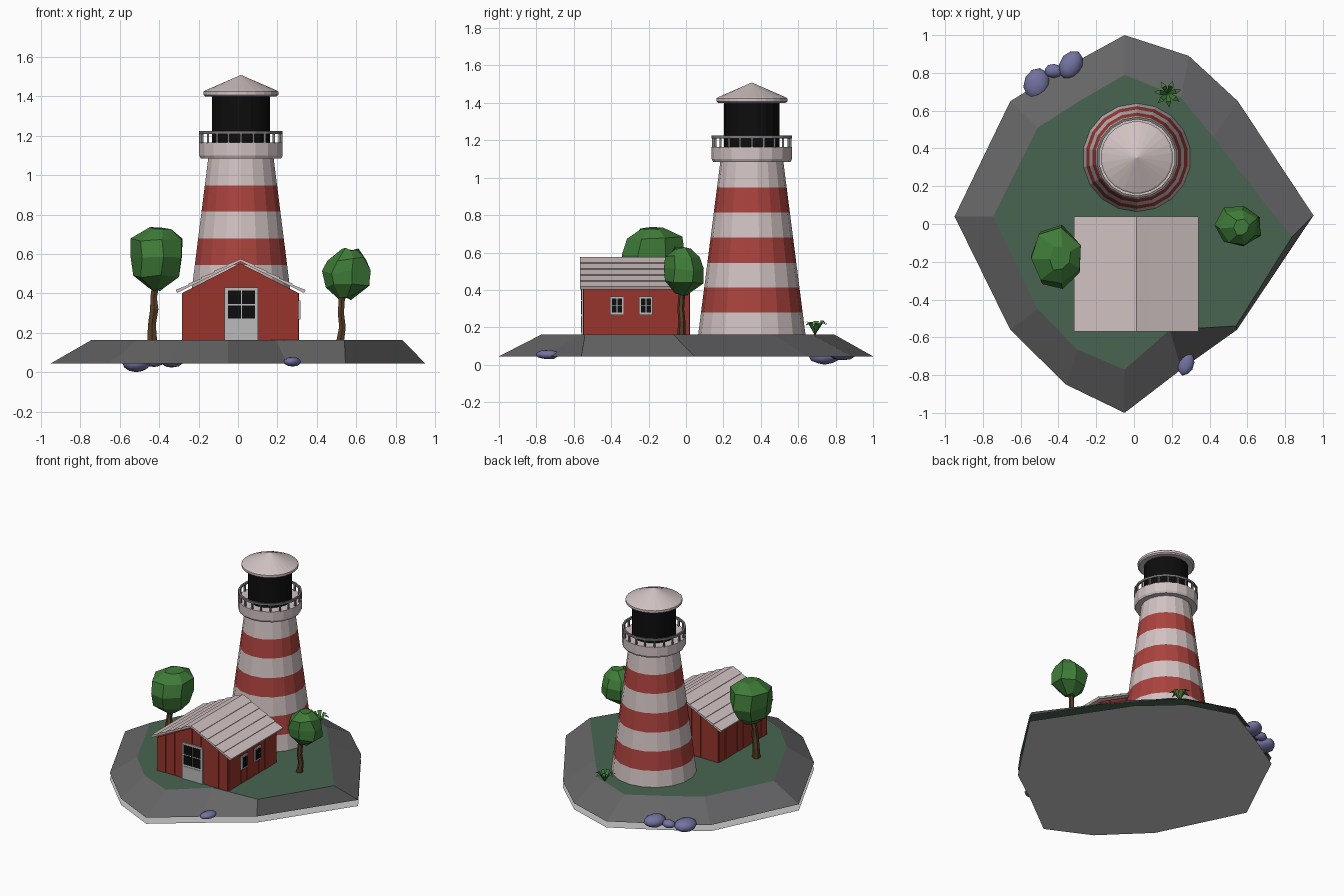
import bpy, bmesh, random
from math import sin, cos, pi
from mathutils import Vector, Matrix

if "Cube" in bpy.data.objects:
    bpy.data.objects.remove(bpy.data.objects["Cube"])

random.seed(4)


def mat(name, r, g, b):
    m = bpy.data.materials.new(name)
    m.diffuse_color = (r, g, b, 1)
    m.use_nodes = True
    m.node_tree.nodes["Principled BSDF"].inputs["Base Color"].default_value = m.diffuse_color
    return m


STONE = mat("stone", .13, .13, .135)
GRASS = mat("grass", .065, .13, .085)
WHITE = mat("warm_white", .64, .54, .54)
RED = mat("stripe_red", .40, .055, .047)
BARN = mat("house_red", .31, .035, .025)
BLACK = mat("black", .004, .004, .004)
FRAME = mat("frame", .5, .5, .5)
IRON = mat("iron", .2, .19, .19)
LEAF = mat("leaf", .05, .2, .04)
BARK = mat("bark", .10, .05, .02)
ROCK = mat("rock", .17, .17, .35)


def make(name, verts, faces, mats, idx=None, fix=True):
    me = bpy.data.meshes.new(name)
    me.from_pydata(verts, [], faces)
    for m in mats:
        me.materials.append(m)
    if idx:
        for p, i in zip(me.polygons, idx):
            p.material_index = i
    if fix:
        bm = bmesh.new()
        bm.from_mesh(me)
        bmesh.ops.recalc_face_normals(bm, faces=bm.faces)
        bm.to_mesh(me)
        bm.free()
    ob = bpy.data.objects.new(name, me)
    bpy.context.collection.objects.link(ob)
    return ob


def rings(name, sections, n, mats, idx=None, closed=False, jitter=0):
    """Loft through sections (x, y, z, rx, ry); idx gives one material per band."""
    vs, fs, ids = [], [], []
    for x, y, z, rx, ry in sections:
        for k in range(n):
            a = 2 * pi * (k + .5) / n
            j = [random.uniform(-jitter, jitter) for _ in range(3)]
            vs.append((x + rx * cos(a) + j[0], y + ry * sin(a) + j[1], z + j[2]))
    m = len(sections)
    for i in range(m if closed else m - 1):
        for k in range(n):
            a, b, c = i * n, ((i + 1) % m) * n, (k + 1) % n
            fs.append((a + k, a + c, b + c, b + k))
            ids.append(idx[i] if idx else 0)
    if not closed:
        fs += [tuple(range(n)), tuple(range((m - 1) * n, m * n))]
        ids += [ids[0], ids[-1]]
    return make(name, vs, fs, mats, ids)


def lathe(name, c, profile, n, mats, **kw):
    return rings(name, [(c[0], c[1], z, r, r) for r, z in profile], n, mats, **kw)


def prism(name, pts, y0, y1, m):
    """Extrude an x-z outline along y."""
    n = len(pts)
    vs = [(x, y0, z) for x, z in pts] + [(x, y1, z) for x, z in pts]
    fs = [tuple(range(n)), tuple(range(n, 2 * n))]
    fs += [(k, (k + 1) % n, n + (k + 1) % n, n + k) for k in range(n)]
    return make(name, vs, fs, [m])


def box(name, x0, x1, y0, y1, z0, z1, m):
    return prism(name, [(x0, z0), (x1, z0), (x1, z1), (x0, z1)], y0, y1, m)


# Island: sloping rock rim, grass top, flat base sheet just below it
OUT = [(-.05, 1), (.29, .89), (.55, .65), (.95, .045), (.545, -.56), (.25, -.77),
       (-.05, -1), (-.36, -.85), (-.655, -.56), (-.95, .04), (-.655, .65), (-.36, .83)]
INN = [(-.05, .79), (.25, .67), (.42, .46), (.835, -.07), (.54, -.54), (.19, -.56),
       (-.05, -.77), (-.3, -.665), (-.51, -.45), (-.745, .04), (-.51, .51), (-.29, .65)]
N, G = len(OUT), .163
lo, hi = [(x, y, .045) for x, y in OUT], [(x, y, G) for x, y in INN]
make("island_rim", lo + hi, [(k, (k + 1) % N, N + (k + 1) % N, N + k) for k in range(N)],
     [STONE], fix=False)
make("island_grass", hi, [tuple(range(N))[::-1]], [GRASS], fix=False)
make("island_base", [(x, y, 0) for x, y in OUT], [tuple(range(N))], [], fix=False)

# Striped tower, gallery, lantern and cap
T, S = (.015, .352), 18
levels = [.16, .278, .412, .545, .679, .815, .947, 1.09]
lathe("tower", T, [(.287 - .119 * (z - .16) / .93, z) for z in levels], S, [WHITE, RED],
      idx=[0, 1, 0, 1, 0, 1, 0])
lathe("gallery_deck", T, [(.207, 1.085), (.215, 1.1), (.215, 1.165)], S, [WHITE])
lathe("gallery_rail", T, [(.202, 1.21), (.215, 1.21), (.215, 1.225), (.202, 1.225)], S,
      [IRON], closed=True)
for k in range(20):
    a = 2 * pi * k / 20
    p = (T[0] + .206 * cos(a), T[1] + .206 * sin(a))
    lathe("rail_post", p, [(.008, 1.16), (.008, 1.212)], 4, [IRON])
lathe("lantern", T, [(.149, 1.16), (.149, 1.405)], S, [BLACK])
lathe("lantern_cap", T, [(.182, 1.4), (.191, 1.408), (.191, 1.424), (.183, 1.43),
                         (.002, 1.508)], 24, [WHITE])

# House body with vertical boards
HX, Y0, Y1, EAVE, RIDGE = .012, -.545, .014, .405, .553
W = .29


def gable(x):
    return RIDGE - (RIDGE - EAVE) * abs(x - HX) / W


prism("house_walls", [(HX - W, .16), (HX + W, .16), (HX + W, EAVE), (HX, RIDGE),
                      (HX - W, EAVE)], Y0, Y1, BARN)
for k in range(8):
    a, b = HX - W + k * W / 4 + .002, HX - W + (k + 1) * W / 4 - .002
    outline = [(a, .16), (b, .16), (b, gable(b)), (a, gable(a))]
    d = random.uniform(.004, .007)
    prism("front_board", outline, Y0 - d, Y0, BARN)
    prism("back_board", outline, Y1, Y1 + d, BARN)
    ya, yb = Y0 + k * (Y1 - Y0) / 8 + .002, Y0 + (k + 1) * (Y1 - Y0) / 8 - .002
    for s in (-1, 1):
        e = sorted((HX + s * W, HX + s * (W + d)))
        box("side_board", *e, ya, yb, .16, EAVE - .002, BARN)

# Roof of lapped planks, mirrored over the ridge
eave, ridge = Vector((.322, .403)), Vector((0, .562))
up = Vector((.44, .9))
for s in (-1, 1):
    for k in range(5):
        a, b = eave.lerp(ridge, k / 5), eave.lerp(ridge, (k + 1) / 5)
        q = [a, a + up * .017, b + up * .011, b]
        if k == 4:
            q[2] = Vector((0, b.y + .013))
        prism("roof_plank", [(HX + .001 + s * v.x, v.y) for v in q], -.568, .04, WHITE)

# Door: frame, four panes, lower panel
yf = Y0 - .006
box("door_frame", -.068, .102, yf - .008, Y0, G, .43, FRAME)
for x in (-.052, .02):
    for z in (.272, .347):
        box("door_pane", x, x + .066, yf - .010, Y0, z, z + .068, BLACK)
box("door_panel", -.052, .086, yf - .011, Y0, .172, .258, FRAME)

# Two windows on the right side
wx = HX + W
for y in (-.405, -.25):
    box("window_frame", wx, wx + .014, y, y + .072, .267, .364, FRAME)
    for i in (0, 1):
        for j in (0, 1):
            box("window_pane", wx, wx + .016, y + .01 + i * .028, y + .034 + i * .028,
                .278 + j * .039, .314 + j * .039, BLACK)

# Trees
rings("left_trunk", [(-.435, -.2, .155, .029, .029), (-.437, -.195, .24, .023, .023),
                     (-.425, -.2, .32, .024, .024), (-.428, -.19, .38, .019, .019),
                     (-.415, -.185, .46, .022, .022)], 6, [BARK])
rings("left_crown", [(-.41, -.18, .42, .035, .04), (-.412, -.18, .49, .115, .14),
                     (-.41, -.175, .58, .138, .172), (-.41, -.175, .675, .135, .15),
                     (-.395, -.18, .733, .06, .07)], 7, [LEAF], jitter=.01)
rings("right_trunk", [(.518, -.025, .155, .023, .023), (.53, -.022, .23, .019, .019),
                      (.522, -.028, .3, .018, .018), (.53, -.02, .42, .018, .018)],
      6, [BARK])
rings("right_crown", [(.54, -.02, .375, .03, .03), (.56, -.015, .44, .113, .108),
                      (.555, -.01, .51, .122, .115), (.555, -.02, .575, .095, .09),
                      (.57, -.02, .622, .04, .04)], 7, [LEAF], jitter=.01)

# Fern: arching pointed leaves
for k in range(7):
    a = 2 * pi * k / 7 + .3
    d, w = Vector((cos(a), sin(a), 0)), Vector((-sin(a), cos(a), 0))
    c, h = Vector((.18, .69, G)), random.uniform(.06, .085)
    mid = c + d * .042 + Vector((0, 0, h))
    tip = c + d * .075 + Vector((0, 0, h * .75))
    make("fern_leaf", [c - w * .005, c + w * .005, mid + w * .014, mid - w * .014, tip],
         [(0, 1, 2, 3), (3, 2, 4)], [LEAF])

# Shore rocks
for x, y, z, rx, ry, rz, rot in [(-.515, .74, .045, .072, .09, .045, -.2),
                                 (-.335, .84, .066, .062, .085, .045, -.5),
                                 (-.425, .81, .055, .05, .038, .03, 0),
                                 (.275, -.74, .054, .044, .066, .026, -.3)]:
    bm = bmesh.new()
    bmesh.ops.create_icosphere(bm, subdivisions=2, radius=1)
    for v in bm.verts:
        v.co *= random.uniform(.92, 1.0)
    bm.transform(Matrix.Translation((x, y, z)) @ Matrix.Rotation(rot, 4, 'Z')
                 @ Matrix.Diagonal((rx, ry, rz, 1)))
    me = bpy.data.meshes.new("shore_rock")
    bm.to_mesh(me)
    bm.free()
    me.materials.append(ROCK)
    me.shade_smooth()
    bpy.context.collection.objects.link(bpy.data.objects.new("shore_rock", me))
